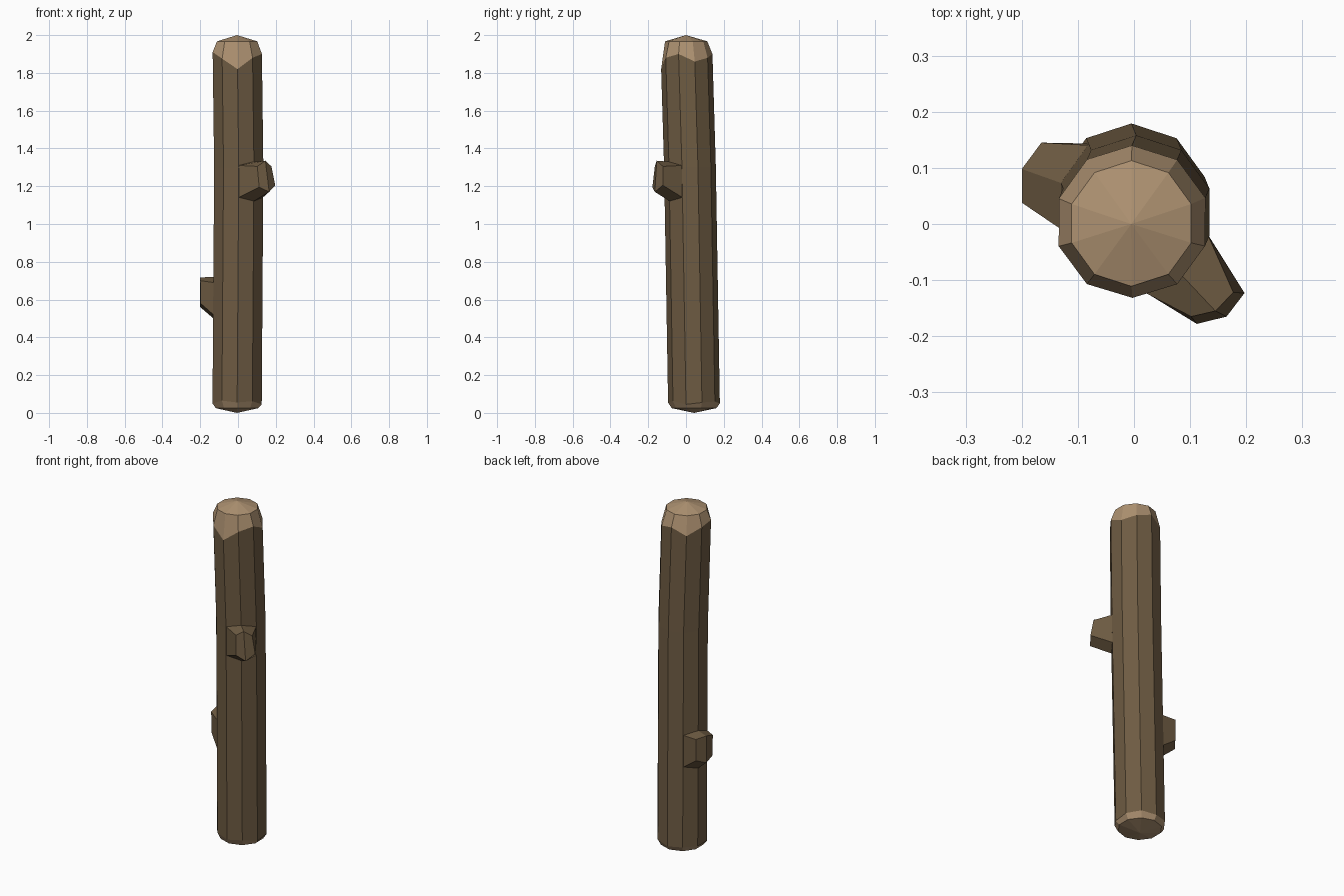
import bpy, bmesh
from math import sin, cos, radians
from mathutils import Vector

if "Cube" in bpy.data.objects:
    bpy.data.objects.remove(bpy.data.objects["Cube"])

N, R = 10, 0.137


def material(name, rgb):
    m = bpy.data.materials.new(name)
    m.diffuse_color = (*rgb, 1)
    m.use_nodes = True
    m.node_tree.nodes["Principled BSDF"].inputs["Base Color"].default_value = m.diffuse_color
    return m


bark = material("bark brown", (0.155, 0.105, 0.055))
wood = material("cut wood tan", (0.42, 0.285, 0.165))


def finish(name, bm, mats):
    bmesh.ops.recalc_face_normals(bm, faces=bm.faces)
    me = bpy.data.meshes.new(name)
    bm.to_mesh(me)
    bm.free()
    for m in mats:
        me.materials.append(m)
    ob = bpy.data.objects.new(name, me)
    bpy.context.collection.objects.link(ob)
    return ob


def direction(k):
    a = radians(-90 + 36 * k)
    return Vector((cos(a), sin(a), 0))


# trunk axis, slightly bent at z = 1.3
AXIS = [(-0.005, 0.043, 0.0), (0.004, 0.021, 1.3), (-0.005, 0.0, 2.0)]


def centre(z):
    a, b = (AXIS[0], AXIS[1]) if z < 1.3 else (AXIS[1], AXIS[2])
    return Vector(a).lerp(Vector(b), (z - a[2]) / (b[2] - a[2]))


def on_trunk(k, z, r=R):
    return centre(z) + direction(k) * r


# trunk: ragged bark between bevelled, peeled ends
ragged = [1.82, 1.88, 1.90, 1.86, 1.88, 1.90, 1.86, 1.90, 1.91, 1.875]
low = [0.055, 0.062, 0.045, 0.055, 0.06, 0.05, 0.055, 0.05, 0.05, 0.065]
rings = [([0.025] * N, 0.118), (low, R), ([1.3] * N, R),
         (ragged, R), ([1.967] * N, 0.112)]
bm = bmesh.new()
loops = [[bm.verts.new(on_trunk(k, zs[k], r)) for k in range(N)] for zs, r in rings]
for i in range(len(loops) - 1):
    for k in range(N):
        j = (k + 1) % N
        f = bm.faces.new((loops[i][k], loops[i][j], loops[i + 1][j], loops[i + 1][k]))
        f.material_index = 1 if i in (0, 3) else 0
for loop, z in ((loops[0], 0.0), (loops[-1], 2.0)):
    tip = bm.verts.new(centre(z))
    for k in range(N):
        bm.faces.new((loop[k], loop[(k + 1) % N], tip)).material_index = 1
finish("trunk", bm, [bark, wood])


# branch stubs: hexagonal, flaring out of two trunk sides
def stub(name, ks, base_top, base_low, end):
    base = [on_trunk(k, z, R * 0.985) for k, z in zip(ks, base_top)]
    base += [on_trunk(k, z, R * 0.985) for k, z in zip(ks[::-1], base_low[::-1])]
    bm = bmesh.new()
    a = [bm.verts.new(p) for p in base]
    b = [bm.verts.new(p) for p in end]
    for i in range(6):
        j = (i + 1) % 6
        bm.faces.new((a[i], a[j], b[j], b[i]))
    for v in (a, b):
        bm.faces.new((v[0], v[1], v[4], v[5]))
        bm.faces.new((v[1], v[2], v[3], v[4]))
    finish(name, bm, [bark])


stub("upper_stub", (0, 1, 2), (1.31, 1.33, 1.31), (1.14, 1.12, 1.14),
     [(0.102, -0.165, 1.305), (0.145, -0.155, 1.335), (0.177, -0.122, 1.305),
      (0.197, -0.123, 1.205), (0.165, -0.165, 1.17), (0.112, -0.178, 1.195)])
stub("lower_stub", (6, 7, 8), (0.705, 0.72, 0.69), (0.52, 0.50, 0.52),
     [(-0.165, 0.145, 0.705), (-0.2, 0.098, 0.717), (-0.2, 0.038, 0.70),
      (-0.198, 0.038, 0.58), (-0.2, 0.098, 0.56), (-0.165, 0.143, 0.58)])
